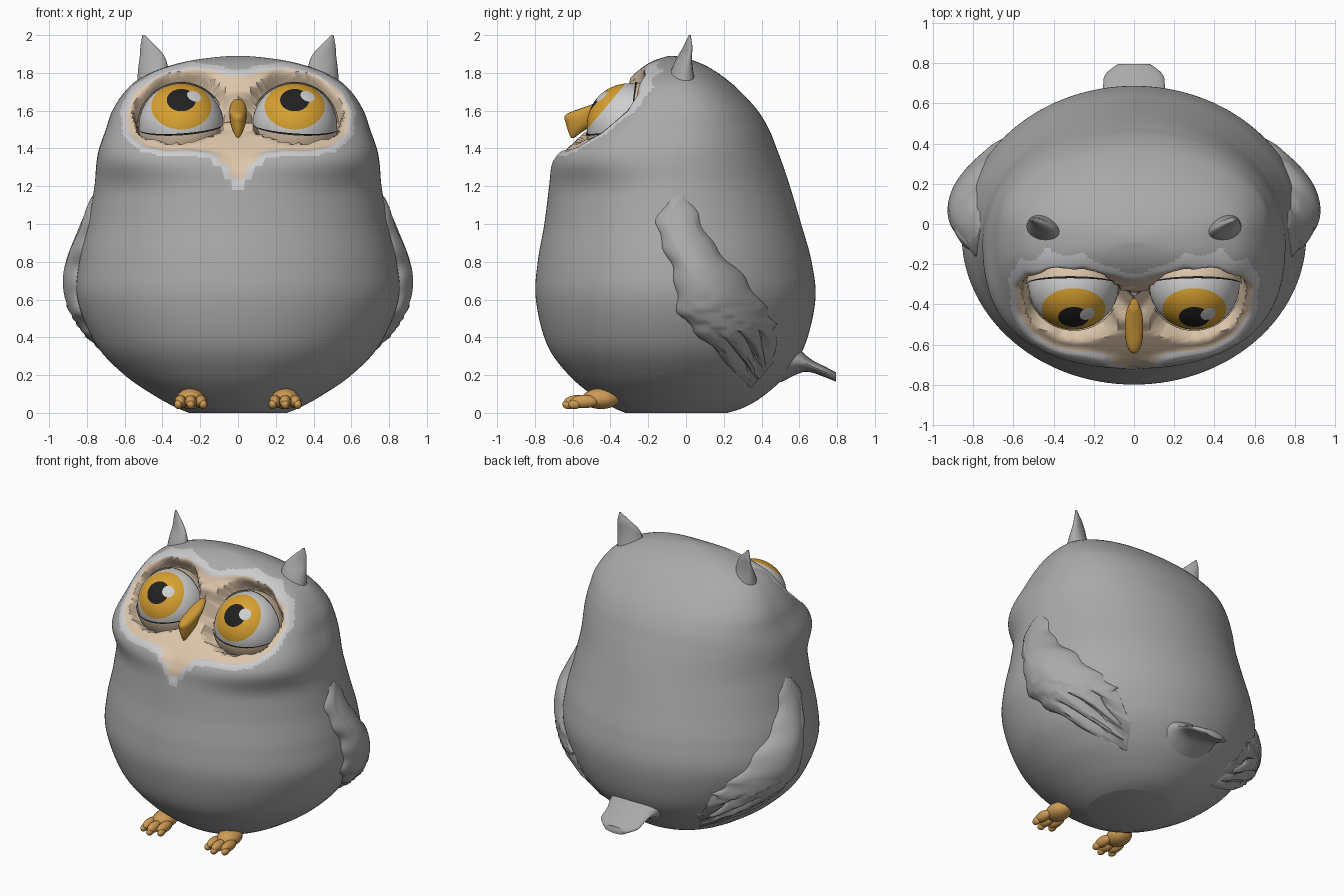
import bpy, bmesh, random
from math import sin, cos, pi, radians, degrees, atan2, copysign
from mathutils import Vector, Matrix

random.seed(4)
if "Cube" in bpy.data.objects:
    bpy.data.objects.remove(bpy.data.objects["Cube"])


def material(name, r, g, b):
    m = bpy.data.materials.new(name)
    m.use_nodes = True
    m.diffuse_color = (r, g, b, 1)
    m.node_tree.nodes["Principled BSDF"].inputs["Base Color"].default_value = (r, g, b, 1)
    return m


GREY = material("plumage grey", 0.40, 0.40, 0.40)
RIM = material("pale rim", 0.60, 0.60, 0.62)
BEIGE = material("face beige", 0.72, 0.56, 0.40)
WHITE = material("eye white", 0.62, 0.62, 0.62)
AMBER = material("iris amber", 0.70, 0.36, 0.03)
BLACK = material("pupil black", 0.015, 0.015, 0.015)
BEAK = material("beak orange", 0.62, 0.32, 0.04)
FOOT = material("foot orange", 0.62, 0.33, 0.09)


def finish(name, bm, mats, rule=None):
    """Turn a bmesh into a smooth object, choosing face materials by rule."""
    bmesh.ops.recalc_face_normals(bm, faces=bm.faces)
    if rule:
        for f in bm.faces:
            f.material_index = rule(f.calc_center_median())
    me = bpy.data.meshes.new(name)
    bm.to_mesh(me)
    bm.free()
    for m in mats:
        me.materials.append(m)
    ob = bpy.data.objects.new(name, me)
    bpy.context.collection.objects.link(ob)
    bpy.ops.object.select_all(action='DESELECT')
    ob.select_set(True)
    bpy.context.view_layer.objects.active = ob
    bpy.ops.object.shade_smooth_by_angle(angle=radians(50))
    return ob


def loft(rings):
    """Closed skin over a list of equal-length point rings."""
    bm = bmesh.new()
    vs = [[bm.verts.new(p) for p in ring] for ring in rings]
    n = len(vs[0])
    for a, b in zip(vs, vs[1:]):
        for i in range(n):
            j = (i + 1) % n
            bm.faces.new((a[i], a[j], b[j], b[i]))
    bm.faces.new(vs[0])
    bm.faces.new(vs[-1])
    return bm


def smooth_rows(rows, steps):
    """Resample rows of numbers with a Catmull-Rom spline."""
    pts = [Vector(r) for r in rows]
    out = []
    for i in range(len(pts) - 1):
        a, b, c, d = pts[max(i - 1, 0)], pts[i], pts[i + 1], pts[min(i + 2, len(pts) - 1)]
        for s in range(steps):
            t = s / steps
            out.append(b + (c - a) * (t / 2) + (a * 2 - b * 5 + c * 4 - d) * (t * t / 2)
                       + (b * 3 - a - c * 3 + d) * (t ** 3 / 2))
    return out + [pts[-1]]


def ramp(lo, hi, v):
    t = min(max((v - lo) / (hi - lo), 0), 1)
    return t * t * (3 - 2 * t)


# Body rows: height, half width, front, back
BODY = smooth_rows([
    (0, .26, -.32, .22), (.03, .33, -.39, .31), (.09, .44, -.49, .41), (.2, .60, -.62, .53),
    (.36, .75, -.735, .63), (.6, .85, -.795, .685), (.8, .84, -.785, .665), (1.0, .795, -.75, .61),
    (1.2, .76, -.725, .55), (1.32, .75, -.71, .51), (1.4, .735, -.655, .48), (1.5, .70, -.55, .44),
    (1.6, .665, -.45, .38), (1.7, .60, -.365, .29), (1.77, .52, -.30, .21), (1.83, .385, -.23, .12),
    (1.865, .25, -.17, .04), (1.885, .1, -.11, -.03), (1.89, .01, -.085, -.065)], 8)


def body_power(z, front):
    return 2 + (1.0 if front else 0.15) * ramp(1.15, 1.5, z)


def body_x(y, z):
    """Half width of the body at a given depth and height."""
    h, w, f, b = min(BODY, key=lambda r: abs(r[0] - z))
    k = min(abs(y - (f + b) / 2) / ((b - f) / 2), 0.99)
    e = body_power(z, y < 0)
    return w * (1 - k ** e) ** (1 / e)


# Face mask outline, one half
half = [(0, 1.77), (.1, 1.805), (.25, 1.825), (.42, 1.78), (.54, 1.70), (.59, 1.6), (.575, 1.48),
        (.5, 1.415), (.38, 1.39), (.25, 1.395), (.13, 1.38), (.065, 1.31), (0, 1.215)]
MASK = [Vector(p) for p in half]


def mask_distance(p):
    """Signed distance to the mask edge, negative inside."""
    q = Vector((abs(p.x), p.z))
    if p.y > -0.05 or p.z < 1.1:
        return 1
    best, inside = 1, False
    for a, b in zip(MASK, MASK[1:] + MASK[:1]):
        d = b - a
        if abs(a.x) + abs(b.x) > 0:
            t = min(max((q - a).dot(d) / d.length_squared, 0), 1)
            best = min(best, (q - a - d * t).length)
        if (a.y > q.y) != (b.y > q.y) and q.x < a.x + (q.y - a.y) * d.x / d.y:
            inside = not inside
    return -best if inside else best


EYE, EYE_R = Vector((.30, -.30, 1.52)), .225
OUT = Vector((0, -1, 1)).normalized()

rings = []
for z, w, f, b in BODY:
    ring = []
    for i in range(160):
        a = 2 * pi * i / 160
        e = 2 / body_power(z, sin(a) < 0)
        x = w * copysign(abs(cos(a)) ** e, cos(a))
        y = (f + b) / 2 + (b - f) / 2 * copysign(abs(sin(a)) ** e, sin(a))
        ring.append(Vector((x, y, z)))
    rings.append(ring)
bm = loft(rings)
# Sink the mask slightly and hollow ruffled eye sockets
for v in bm.verts:
    d = mask_distance(v.co)
    if d < 0.03:
        r = Vector((abs(v.co.x), v.co.y, v.co.z)) - EYE
        flat = (r - OUT * r.dot(OUT)).length
        ruffle = .008 * sin(9 * atan2(r.z, r.x))
        v.co -= OUT * (.02 * ramp(.01, -.02, d) + .11 * ramp(.262, .225, flat + ruffle))


def body_colour(c):
    d = mask_distance(c)
    return 2 if d < 0 else 1 if d < .033 else 0


finish("body", bm, [GREY, RIM, BEIGE], body_colour)


def ball(radius, u, v, turn):
    bm = bmesh.new()
    bmesh.ops.create_uvsphere(bm, u_segments=u, v_segments=v, radius=radius)
    bm.transform(turn.to_4x4())
    return bm


def keep(bm, test):
    bmesh.ops.delete(bm, geom=[f for f in bm.faces if not test(f.calc_center_median())],
                     context='FACES')


def gaze(azimuth, elevation):
    a, e = radians(azimuth), radians(elevation)
    return Vector((sin(a) * cos(e), -cos(a) * cos(e), sin(e)))


def elevation(c):
    return degrees(atan2(c.z, -c.y))


def oval_loft(rows, side=1, steps=5):
    """Loft of level ovals: x, y, z, x radius, y radius, twist."""
    out = []
    for x, y, z, rx, ry, tw in smooth_rows(rows, steps):
        m = Matrix.Rotation(tw, 3, 'Z')
        out.append([])
        for i in range(20):
            p = m @ Vector((rx * cos(i * pi / 10), ry * sin(i * pi / 10), 0)) + Vector((x, y, z))
            out[-1].append((p.x * side, p.y, p.z))
    return loft(out)


for side, tag in ((1, "left"), (-1, "right")):
    centre = Vector((EYE.x * side, EYE.y, EYE.z))

    # Eyeball with pupil and iris rings around the line of sight
    look = gaze(0, 40)
    bm = ball(EYE_R, 48, 36, look.to_track_quat('Z', 'Y').to_matrix())
    ob = finish(tag + "_eye", bm, [WHITE, AMBER, BLACK],
                lambda c: 2 if degrees(c.angle(look)) < 20 else 1 if degrees(c.angle(look)) < 45 else 0)
    ob.location = centre

    # Catchlight
    spot = gaze(25, 44)
    bm = ball(EYE_R + .003, 24, 36, spot.to_track_quat('Z', 'Y').to_matrix())
    keep(bm, lambda c: degrees(c.angle(spot)) < 10)
    finish(tag + "_eye_glint", bm, [WHITE]).location = centre

    # Upper and lower eyelids with dark lash lines
    bm = ball(EYE_R * 1.04, 144, 24, Matrix.Rotation(pi / 2, 3, 'Y'))
    keep(bm, lambda c: not -10 < elevation(c) < 97.5)
    ob = finish(tag + "_eyelids", bm, [BEIGE, BLACK],
                lambda c: 1 if -12.5 < elevation(c) < 100 else 0)
    ob.location = centre
    ob.rotation_euler.y = side * radians(4)

    # Ear tuft
    bm = oval_loft([(.44, -.03, 1.70, .10, .09, .4), (.448, -.02, 1.82, .085, .05, .4),
                    (.455, -.005, 1.89, .07, .028, .4), (.475, .01, 1.94, .045, .018, .4),
                    (.50, .02, 2.0, .006, .005, .4)], side)
    finish(tag + "_ear_tuft", bm, [GREY])

    # Wing: front edge and back edge (y, z) pairs from shoulder to feather tips
    edges = smooth_rows([(-.10, 1.13, .0, 1.16), (-.16, 1.0, .07, 1.04), (-.11, .85, .15, .89),
                         (-.06, .70, .29, .74), (-.05, .55, .41, .58), (.04, .43, .47, .48),
                         (.17, .28, .50, .40), (.32, .11, .49, .29)], 6)
    rings = []
    for i, (fy, fz, by, bz) in enumerate(edges):
        u = i / (len(edges) - 1)
        bulge = .1 * min(1, .15 + u * 2.2) * (1 - .6 * ramp(.75, 1, u))
        top, under = [], []
        for k in range(33):
            v = k / 32
            notch = 1 - abs(sin(4 * pi * v))
            tip = ramp(.68, 1, u)
            jag = .012 * sin(u * 40) * (1 - 2 * v) * abs(1 - 2 * v)
            y = fy + (by - fy) * v - .05 * notch * tip + jag
            z = fz + (bz - fz) * v + .11 * notch * tip
            x = body_x(y, z)
            lift = bulge * max(sin(pi * v), 0) ** .55 * (1 - .6 * notch * tip)
            top.append((side * (x + lift - .01), y, z))
            under.append((side * (x - .03), y, z))
        rings.append(top + under[::-1])
    finish(tag + "_wing", loft(rings), [GREY])

    # Foot: a pad with three knobbly toes
    parts = [(0, -.45, .075, .075, .10, .055)]
    for off, reach in ((-.055, 0), (0, .03), (.055, 0)):
        parts += [(off, -.54 - reach, .06, .032, .075, .035),
                  (off * 1.2, -.59 - reach, .045, .022, .035, .025)]
    bm = bmesh.new()
    for x, y, z, rx, ry, rz in parts:
        m = Matrix.Translation((side * .25 + x, y, z)) @ Matrix.Diagonal((rx, ry, rz, 1))
        bmesh.ops.create_uvsphere(bm, u_segments=16, v_segments=10, radius=1, matrix=m)
    finish(tag + "_foot", bm, [FOOT])

# Hooked beak
bm = oval_loft([(0, -.40, 1.66, .02, .03, 0), (0, -.46, 1.625, .042, .06, 0),
                (0, -.535, 1.58, .045, .10, 0), (0, -.56, 1.53, .04, .075, 0),
                (0, -.59, 1.48, .022, .03, 0), (0, -.60, 1.455, .005, .008, 0)])
finish("beak", bm, [BEAK])

# Flat tail, flaring where it joins the body: y, z, half width, half height
rings = []
for y, z, w, h in smooth_rows([(.5, .29, .21, .13), (.6, .275, .175, .065), (.66, .25, .155, .035),
                               (.74, .215, .145, .028), (.795, .19, .08, .025)], 5):
    rings.append([(w * cos(i * pi / 12), y, z + h * sin(i * pi / 12)) for i in range(24)])
finish("tail", loft(rings), [GREY])
